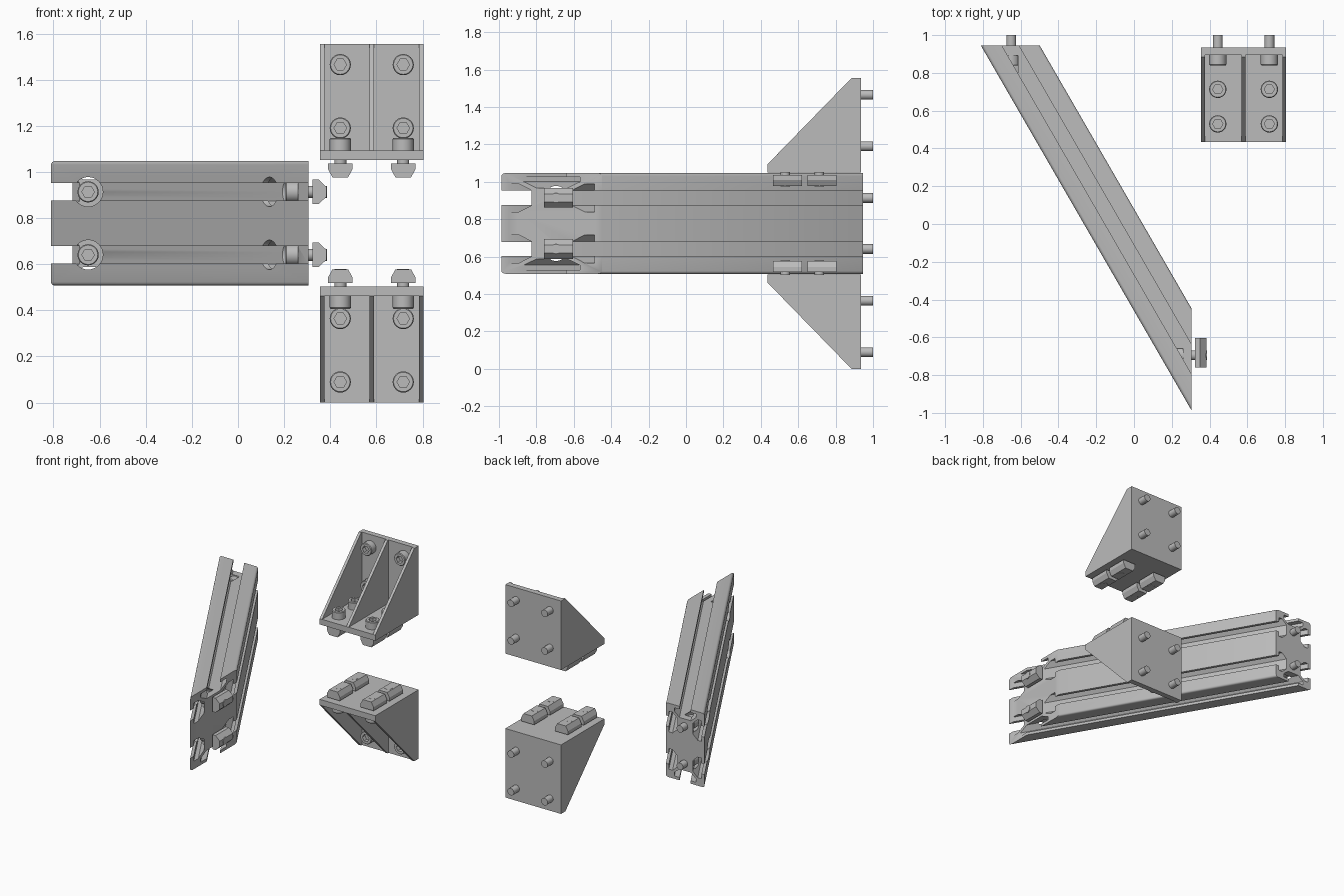
import bpy, bmesh, math
from mathutils import Vector

if "Cube" in bpy.data.objects:
    bpy.data.objects.remove(bpy.data.objects["Cube"])

ZC = 0.7775            # mirror plane height of the whole assembly
PITCH = 0.1365         # slot distance from the centre
X, Y, Z = Vector((1, 0, 0)), Vector((0, 1, 0)), Vector((0, 0, 1))

grey = bpy.data.materials.new("plain grey")
grey.diffuse_color = (0.5, 0.5, 0.5, 1)
grey.use_nodes = True
grey.node_tree.nodes["Principled BSDF"].inputs["Base Color"].default_value = grey.diffuse_color


def make(name, bm, smooth=False):
    bmesh.ops.recalc_face_normals(bm, faces=bm.faces)
    me = bpy.data.meshes.new(name)
    bm.to_mesh(me)
    bm.free()
    me.materials.append(grey)
    ob = bpy.data.objects.new(name, me)
    bpy.context.collection.objects.link(ob)
    if smooth:
        smooth_it(ob)
    return ob


def smooth_it(ob):
    bpy.ops.object.select_all(action='DESELECT')
    ob.select_set(True)
    bpy.context.view_layer.objects.active = ob
    bpy.ops.object.shade_smooth_by_angle(angle=math.radians(32))


def loft(bm, a, b):
    """Closed prism between two matching outlines."""
    va, vb = [bm.verts.new(p) for p in a], [bm.verts.new(p) for p in b]
    bm.faces.new(va)
    bm.faces.new(vb[::-1])
    n = len(va)
    for i in range(n):
        j = (i + 1) % n
        bm.faces.new((va[i], vb[i], vb[j], va[j]))


def lathe(name, rings, origin, axis, n=24):
    """Revolve (radius, height, is_hex) rings about an axis, with end caps."""
    q = axis.to_track_quat('Z', 'Y')
    bm = bmesh.new()
    loops = []
    for r, h, hexa in rings:
        loop = []
        for i in range(n):
            t = 2 * math.pi * i / n
            k = math.cos(math.pi / 6) / math.cos(t % (math.pi / 3) - math.pi / 6) if hexa else 1
            loop.append(bm.verts.new(origin + q @ Vector((r * k * math.cos(t), r * k * math.sin(t), h))))
        loops.append(loop)
    bm.faces.new(loops[0])
    bm.faces.new(loops[-1])
    for a, b in zip(loops, loops[1:]):
        for i in range(n):
            j = (i + 1) % n
            bm.faces.new((a[i], a[j], b[j], b[i]))
    return make(name, bm, True)


def screw(name, seat, axis, length):
    """Socket head screw; the head sits behind the seat point."""
    lathe(name, [(0.027, -0.025, True), (0.027, -0.055, True), (0.042, -0.055, False),
                 (0.046, -0.050, False), (0.046, 0, False), (0.026, 0, False),
                 (0.026, length, False)], seat, axis)


def nut(name, base, axis, tip):
    """Tapered slot nut, long in y, hole slightly off centre."""
    w = axis.cross(Y)
    prof = [(-0.0525, 0), (0.0525, 0), (0.0525, 0.026), (tip, 0.06), (-tip, 0.06), (-0.0525, 0.026)]
    pts = [base + w * u + axis * h for u, h in prof]
    bm = bmesh.new()
    loft(bm, [p - Y * 0.064 for p in pts], [p + Y * 0.091 for p in pts])
    make(name, bm)


# ---- slotted beam: profile outline, mitred at both ends
HU, HW, R = 0.135, 0.27, 0.016
slot = [(-0.0385, 0), (-0.0385, 0.021), (-0.075, 0.021), (-0.075, 0.047), (-0.04, 0.081)]
slot += [(-a, d) for a, d in reversed(slot)]
outline = []
sides = [((0, -1), (1, 0), HW, HU, [0]), ((1, 0), (0, 1), HU, HW, [-PITCH, PITCH]),
         ((0, 1), (-1, 0), HW, HU, [0]), ((-1, 0), (0, -1), HU, HW, [-PITCH, PITCH])]
for (nx, ny), (tx, ty), dist, half, centres in sides:
    for c in centres:
        for a, d in slot:
            outline.append((nx * (dist - d) + tx * (c + a), ny * (dist - d) + ty * (c + a)))
    for k in range(5):   # rounded corner
        t = k * math.pi / 8
        on, ot = dist - R + R * math.cos(t), half - R + R * math.sin(t)
        outline.append((nx * on + tx * ot, ny * on + ty * ot))

END_Y, END_X = 0.945, 0.305
run = Vector((0.5, -math.sqrt(0.75), 0))
across = Vector((math.sqrt(0.75), 0.5, 0))
mid = Vector((-0.655, END_Y, ZC))
back_end, right_end = [], []
for u, w in outline:
    p = mid + across * u + Z * w
    back_end.append(p + run * ((END_Y - p.y) / run.y))
    right_end.append(p + run * ((END_X - p.x) / run.x))
bm = bmesh.new()
loft(bm, back_end, right_end)
beam = make("slotted_beam", bm)

# ---- counterbores, screws and nuts at the beam ends
for s in (-1, 1):
    z = ZC + s * PITCH
    for start, axis, depth in ((Vector((-0.65, 0.45, z)), Y, 0.443),
                               (Vector((-0.05, -0.695, z)), X, 0.31)):
        cut = lathe("counterbore_cutter", [(0.064, 0, False), (0.064, depth, False)], start, axis, 32)
        cut.hide_render = True
        mod = beam.modifiers.new("counterbore", 'BOOLEAN')
        mod.operation, mod.solver, mod.object = 'DIFFERENCE', 'EXACT', cut
        bpy.context.view_layer.objects.active = beam
        bpy.ops.object.modifier_apply(modifier=mod.name)
        bpy.data.objects.remove(cut)
    screw("beam_back_screw", Vector((-0.65, 0.893, z)), Y, 0.107)
    screw("beam_side_screw", Vector((0.26, -0.695, z)), X, 0.126)
    nut("beam_side_nut", Vector((0.324, -0.695, z)), X, 0.021)
smooth_it(beam)

# ---- two ribbed corner brackets, mirrored about the beam
XC, BW, RIB = 0.58, 0.225, 0.02
H0, H1, H2 = 0.2735, 0.3155, 0.7775      # plate underside, plate top, bracket top
Y0, Y1, Y2 = 0.435, 0.895, 0.935         # front edge, back plate inside and outside
ell = [(Y0, H0), (Y2, H0), (Y2, H2), (Y1, H2), (Y1, H1), (Y0, H1)]
cheek = [(Y0, H0), (Y2, H0), (Y2, H2), (0.885, H2), (Y0, H1)]
web = [(Y0, H1), (Y1, H1), (Y1, H2), (0.885, H2)]
for s, label in ((1, "upper"), (-1, "lower")):
    bm = bmesh.new()
    for poly, x0, x1 in ((ell, -BW + RIB, BW - RIB), (cheek, -BW, -BW + RIB),
                         (cheek, BW - RIB, BW), (web, -RIB / 2, RIB / 2)):
        loft(bm, [Vector((XC + x0, y, ZC + s * h)) for y, h in poly],
             [Vector((XC + x1, y, ZC + s * h)) for y, h in poly])
    make(label + "_bracket", bm)
    for x in (XC - PITCH, XC + PITCH):
        for h in (0.413, 0.688):
            screw(label + "_back_screw", Vector((x, Y1, ZC + s * h)), Y, 0.105)
        for y in (0.53, 0.713):
            screw(label + "_plate_screw", Vector((x, y, ZC + s * H1)), Z * -s, 0.117)
            nut(label + "_slot_nut", Vector((x, y, ZC + s * 0.2595)), Z * -s, 0.034)
